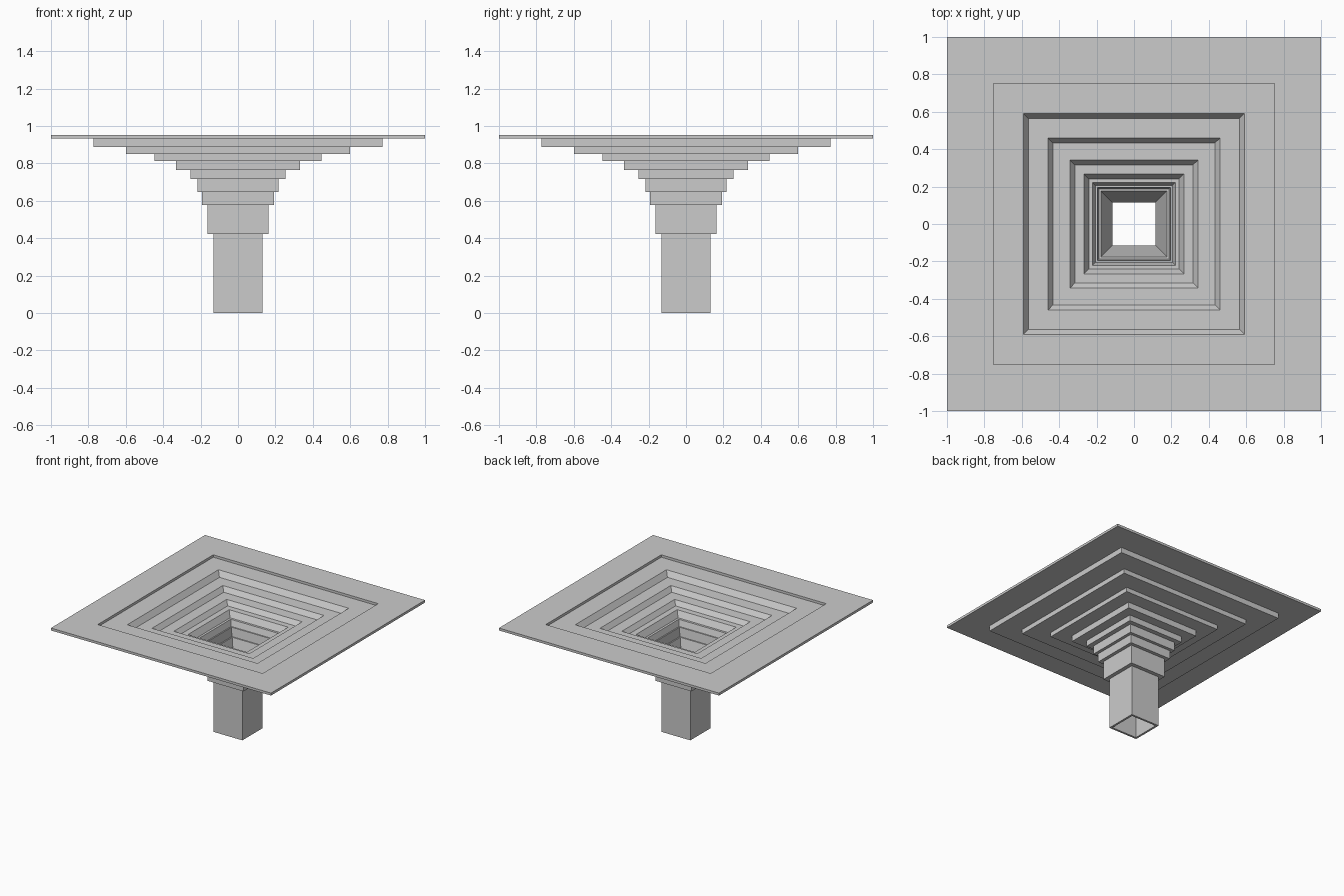
import bpy
import bmesh

cube = bpy.data.objects.get("Cube")
if cube:
    bpy.data.objects.remove(cube, do_unlink=True)

grey = bpy.data.materials.new("plain_grey")
grey.use_nodes = True
colour = (0.6, 0.6, 0.6, 1)
grey.diffuse_color = colour
grey.node_tree.nodes["Principled BSDF"].inputs["Base Color"].default_value = colour


def square(bm, half, z):
    """Square loop of four corners at height z."""
    return [bm.verts.new((sx * half, sy * half, z))
            for sx, sy in ((-1, -1), (1, -1), (1, 1), (-1, 1))]


def square_ring(name, outer, z_top, z_bottom, hole_top, hole_bottom):
    """Square slab with a tapered square hole through it."""
    bm = bmesh.new()
    loops = [square(bm, outer, z_bottom), square(bm, outer, z_top),
             square(bm, hole_top, z_top), square(bm, hole_bottom, z_bottom)]
    for a, b in zip(loops, loops[1:] + loops[:1]):
        for i in range(4):
            j = (i + 1) % 4
            bm.faces.new((a[i], a[j], b[j], b[i]))
    bmesh.ops.recalc_face_normals(bm, faces=bm.faces)
    mesh = bpy.data.meshes.new(name)
    bm.to_mesh(mesh)
    bm.free()
    mesh.materials.append(grey)
    obj = bpy.data.objects.new(name, mesh)
    bpy.context.collection.objects.link(obj)


# Stacked from the rim down: name, outer half width, bottom, hole top, hole bottom
parts = [
    ("top_rim", 1.0, 0.932, 0.75, 0.75),
    ("step_1", 0.772, 0.888, 0.592, 0.563),
    ("step_2", 0.598, 0.85, 0.46, 0.433),
    ("step_3", 0.446, 0.814, 0.343, 0.316),
    ("step_4", 0.332, 0.765, 0.268, 0.241),
    ("step_5", 0.255, 0.717, 0.222, 0.206),
    ("step_6", 0.217, 0.647, 0.196, 0.186),
    ("step_7", 0.192, 0.577, 0.176, 0.157),
    ("neck", 0.164, 0.423, 0.157, 0.115),
    ("square_pipe", 0.132, 0.0, 0.115, 0.115),
]
top = 0.952
for name, outer, bottom, hole_top, hole_bottom in parts:
    square_ring(name, outer, top, bottom, hole_top, hole_bottom)
    top = bottom
